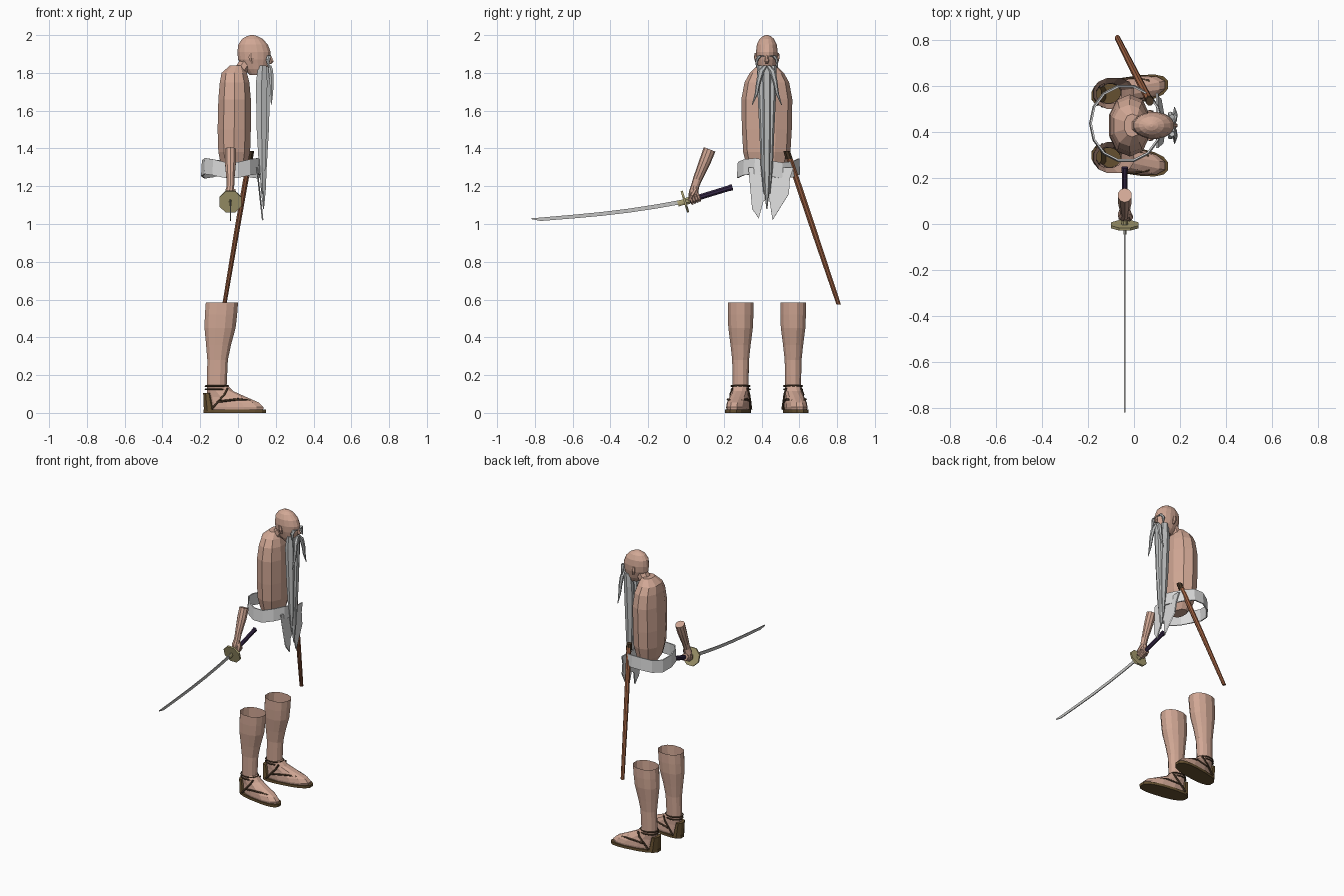
import bpy, bmesh, math
from mathutils import Vector

cube = bpy.data.objects.get("Cube")
if cube:
    bpy.data.objects.remove(cube, do_unlink=True)

X, Y, Z = Vector((1, 0, 0)), Vector((0, 1, 0)), Vector((0, 0, 1))
MID = 0.428  # the body's plane of symmetry in y


def material(name, r, g, b):
    m = bpy.data.materials.new(name)
    m.use_nodes = True
    m.diffuse_color = (r, g, b, 1)
    bsdf = next(n for n in m.node_tree.nodes if n.type == 'BSDF_PRINCIPLED')
    bsdf.inputs["Base Color"].default_value = (r, g, b, 1)
    return m


skin = material("skin", 0.64, 0.39, 0.30)
hair = material("grey hair", 0.52, 0.53, 0.53)
cloth = material("pale cloth", 0.70, 0.70, 0.70)
steel = material("steel", 0.55, 0.55, 0.54)
brass = material("dull brass", 0.40, 0.35, 0.17)
grip = material("dark purple", 0.035, 0.02, 0.06)
wood = material("red brown wood", 0.34, 0.12, 0.055)
sole_brown = material("sole brown", 0.13, 0.08, 0.03)
strap_brown = material("strap brown", 0.06, 0.035, 0.018)


def finish(bm, name, mat):
    bmesh.ops.recalc_face_normals(bm, faces=bm.faces)
    mesh = bpy.data.meshes.new(name)
    bm.to_mesh(mesh)
    bm.free()
    mesh.materials.append(mat)
    ob = bpy.data.objects.new(name, mesh)
    bpy.context.collection.objects.link(ob)
    return ob


def loft(name, mat, stations, u=X, v=Y, sides=10, caps=True, power=1.0, warp=None):
    """Join elliptical sections (x, y, z, radius along u, radius along v)."""
    bm = bmesh.new()
    rings = []
    for x, y, z, ru, rv in stations:
        ring = []
        for i in range(sides):
            a = math.tau * (i + 0.5) / sides
            c, s = math.cos(a), math.sin(a)
            c = math.copysign(abs(c) ** power, c)
            s = math.copysign(abs(s) ** power, s)
            p = Vector((x, y, z)) + u * ru * c + v * rv * s
            ring.append(bm.verts.new(warp(p) if warp else p))
        rings.append(ring)
    for a, b in zip(rings, rings[1:]):
        for i in range(sides):
            j = (i + 1) % sides
            bm.faces.new((a[i], a[j], b[j], b[i]))
    if caps:
        bm.faces.new(rings[0])
        bm.faces.new(rings[-1])
    return finish(bm, name, mat)


def tube(name, mat, points, radius, closed=False):
    """Thin cord through the given points."""
    cu = bpy.data.curves.new(name, 'CURVE')
    cu.dimensions = '3D'
    cu.bevel_depth = radius
    cu.bevel_resolution = 0
    cu.use_fill_caps = True
    sp = cu.splines.new('POLY')
    sp.points.add(len(points) - 1)
    for sp_point, p in zip(sp.points, points):
        sp_point.co = (*p, 1)
    sp.use_cyclic_u = closed
    cu.materials.append(mat)
    ob = bpy.data.objects.new(name, cu)
    bpy.context.collection.objects.link(ob)


# Torso, neck and head
torso = [(1.25, -.02, .04, .06), (1.30, -.02, .07, .105), (1.38, -.02, .088, .125),
         (1.5, -.02, .092, .132), (1.66, -.018, .09, .135), (1.75, -.018, .082, .118),
         (1.80, -.02, .07, .09), (1.84, -.008, .035, .05)]
loft("torso", skin, [(x, MID, z, a, b) for z, x, a, b in torso], power=.9)
loft("neck", skin, [(0, MID, 1.79, .045, .045), (.06, MID, 1.88, .045, .042)], sides=8)
head = [(1.79, .1, .04, .03), (1.82, .095, .065, .044), (1.87, .086, .087, .056),
        (1.91, .085, .09, .059), (1.95, .08, .08, .054), (1.98, .076, .055, .039),
        (1.994, .075, .03, .022), (2.0, .075, .008, .006)]
ob = loft("head", skin, [(x, MID, z, a, b) for z, x, a, b in head], sides=16)
loft("nose", skin, [(.166, MID, 1.90, .006, .005), (.178, MID, 1.86, .013, .012),
                    (.17, MID, 1.848, .008, .008)], sides=6)

# Ears, brows and moustache on both sides
for side, label in ((1, "left"), (-1, "right")):
    def at(x, y, z, a, b):
        return (x, MID + side * y, z, a, b)
    loft(label + "_ear", skin, [at(.075, .052, 1.85, .008, .007), at(.07, .06, 1.88, .016, .008),
                                at(.068, .058, 1.905, .01, .007)], sides=6)
    loft(label + "_brow", hair, [at(.172, .008, 1.886, .006, .005), at(.165, .035, 1.893, .012, .014),
                                 at(.158, .052, 1.87, .012, .008), at(.162, .056, 1.825, .003, .002)], sides=6)
    loft(label + "_moustache", hair, [at(.168, .006, 1.84, .01, .012), at(.174, .03, 1.81, .014, .018),
                                      at(.178, .045, 1.75, .012, .012), at(.178, .055, 1.69, .009, .009),
                                      at(.176, .078, 1.63, .002, .002)], sides=6)
    loft(label + "_beard_lock", hair, [at(.13, .03, 1.84, .025, .022), at(.125, .028, 1.75, .035, .024),
                                       at(.125, .022, 1.5, .03, .018), at(.128, .018, 1.3, .02, .014),
                                       at(.13, .015, 1.16, .003, .003)], sides=6)
loft("middle_beard_lock", hair, [(.145, MID, 1.83, .03, .03), (.138, MID, 1.72, .036, .028),
                                 (.136, MID, 1.5, .032, .026), (.133, MID, 1.3, .022, .024),
                                 (.134, MID, 1.18, .015, .014), (.135, MID, 1.08, .003, .003)], sides=6)

# Loose sash ring around the hips
bm = bmesh.new()
count = 14
rows = []
for height in (-.042, .042):
    row = []
    for i in range(count):
        a = math.tau * i / count
        flare = 1.03 if height < 0 else 1
        row.append(bm.verts.new((-.035 + .152 * flare * math.cos(a), .437 + .163 * flare * math.sin(a),
                                 1.295 + height - .012 * math.sin(3 * a))))
    rows.append(row)
for i in range(count):
    j = (i + 1) % count
    bm.faces.new((rows[0][i], rows[0][j], rows[1][j], rows[1][i]))
sash = finish(bm, "sash", cloth)

# Torn cloth hanging from the front of the sash
outline = [(.33, 1.30), (.365, 1.2), (.35, 1.08), (.385, 1.03), (.41, 1.12), (.44, 1.14),
           (.458, 1.02), (.475, 1.13), (.49, 1.2), (.545, 1.16), (.55, 1.24), (.57, 1.30)]
bm = bmesh.new()
bm.faces.new([bm.verts.new((.1 + (1.3 - z) * .11, y, z)) for y, z in outline])
bmesh.ops.triangulate(bm, faces=bm.faces)
rag = finish(bm, "torn_sash_front", cloth)
for ob in (sash, rag):
    mod = ob.modifiers.new("thickness", 'SOLIDIFY')
    mod.thickness = .008
    mod.offset = 0

# Lower legs with open tops, feet and sandals
leg = [(.585, -.085, .088, .07), (.52, -.09, .088, .07), (.45, -.095, .085, .067), (.36, -.103, .068, .055),
       (.28, -.108, .056, .046), (.15, -.112, .054, .043), (.115, -.095, .072, .046),
       (.085, -.06, .105, .049), (.055, -.025, .14, .055), (.03, -.012, .152, .057), (.018, -.012, .15, .055)]
for side, label in ((1, "left"), (-1, "right")):
    def place(p):
        turn = .15 * (p.x + .11) * min(1, max(0, (.16 - p.z) * 12))
        return Vector((p.x, MID + side * (.139 + p.y + turn), p.z))
    loft(label + "_leg", skin, [(x, 0, z, a, b) for z, x, a, b in leg],
         sides=12, caps=False, power=.9, warp=place)
    loft(label + "_sole", sole_brown, [(-.018, 0, 0, .168, .06), (-.018, 0, .018, .168, .06)],
         sides=16, power=.75, warp=place)
    loft(label + "_heel_guard", sole_brown, [(-.15, 0, .01, .033, .05), (-.163, 0, .105, .023, .04)],
         sides=8, warp=place)
    for height in (.125, .142):
        ring = [Vector((-.112 + .06 * math.cos(math.tau * i / 12), .049 * math.sin(math.tau * i / 12), height))
                for i in range(12)]
        tube(label + "_ankle_strap", strap_brown, [place(p) for p in ring], .005, True)
    for edge in (1, -1):
        toe = [(.095, 0, .055), (.06, .03 * edge, .065), (0, .051 * edge, .072), (-.1, .054 * edge, .06)]
        tie = [(-.055, .04 * edge, .13), (-.07, .05 * edge, .1), (-.14, .052 * edge, .02)]
        for name, points in (("_toe_strap", toe), ("_side_strap", tie)):
            tube(label + name, strap_brown, [place(Vector(p)) for p in points], .006)

# Scabbard hanging at the left hip
loft("scabbard", wood, [(.068, .535, 1.385, .016, .018), (.0, .665, 1.0, .015, .017),
                        (-.072, .808, .575, .012, .013)], sides=8)
loft("scabbard_mouth", strap_brown, [(.069, .533, 1.387, .018, .02), (.062, .546, 1.345, .018, .02)], sides=8)

# Sword held in the right hand
SX = -.04
along = Vector((0, .956, .293))
across = Vector((0, -.293, .956))


def on_sword(distance, a, b):
    p = Vector((SX, 0, 1.12)) + along * distance
    return (*p, a, b)


blade = [(.0, 1.121, .014), (-.15, 1.094, .0135), (-.30, 1.071, .013), (-.45, 1.053, .0125),
         (-.60, 1.039, .012), (-.77, 1.025, .011), (-.818, 1.028, .003)]
loft("blade", steel, [(SX, y, z, .0035, h) for y, z, h in blade], v=Z, sides=4, power=.6)
parts = [("blade_collar", brass, -.045, .01, .007, .016), ("guard", brass, -.012, .0, .064, .064),
         ("handle", grip, .0, .245, .013, .016), ("handle_collar", brass, .0, .02, .016, .02),
         ("pommel", grip, .24, .257, .015, .018)]
for name, mat, start, end, a, b in parts:
    loft(name, mat, [on_sword(start, a, b), on_sword(end, a, b)], v=across, sides=8)

# Right forearm and hand
lean = Vector((0, .93, -.36))
loft("right_forearm", skin, [(SX, .125, 1.395, .031, .033), (SX, .10, 1.33, .031, .031),
                             (SX, .06, 1.235, .022, .024), (SX, .048, 1.2, .021, .022),
                             (SX - .005, .04, 1.165, .026, .026), (SX - .008, .04, 1.13, .022, .03)],
     v=lean, sides=10)
for i in range(4):
    start = .022 + .014 * i
    size = .03 - .0015 * i
    loft("right_finger", skin, [on_sword(start, size * .8, size * .8), on_sword(start + .003, size, size),
                                on_sword(start + .011, size, size), on_sword(start + .014, size * .8, size * .8)],
         v=across, sides=8)
loft("right_thumb", skin, [(SX + .015, .05, 1.185, .012, .013), (SX + .026, .03, 1.15, .011, .011),
                           (SX + .02, .018, 1.125, .008, .008)], sides=6)
